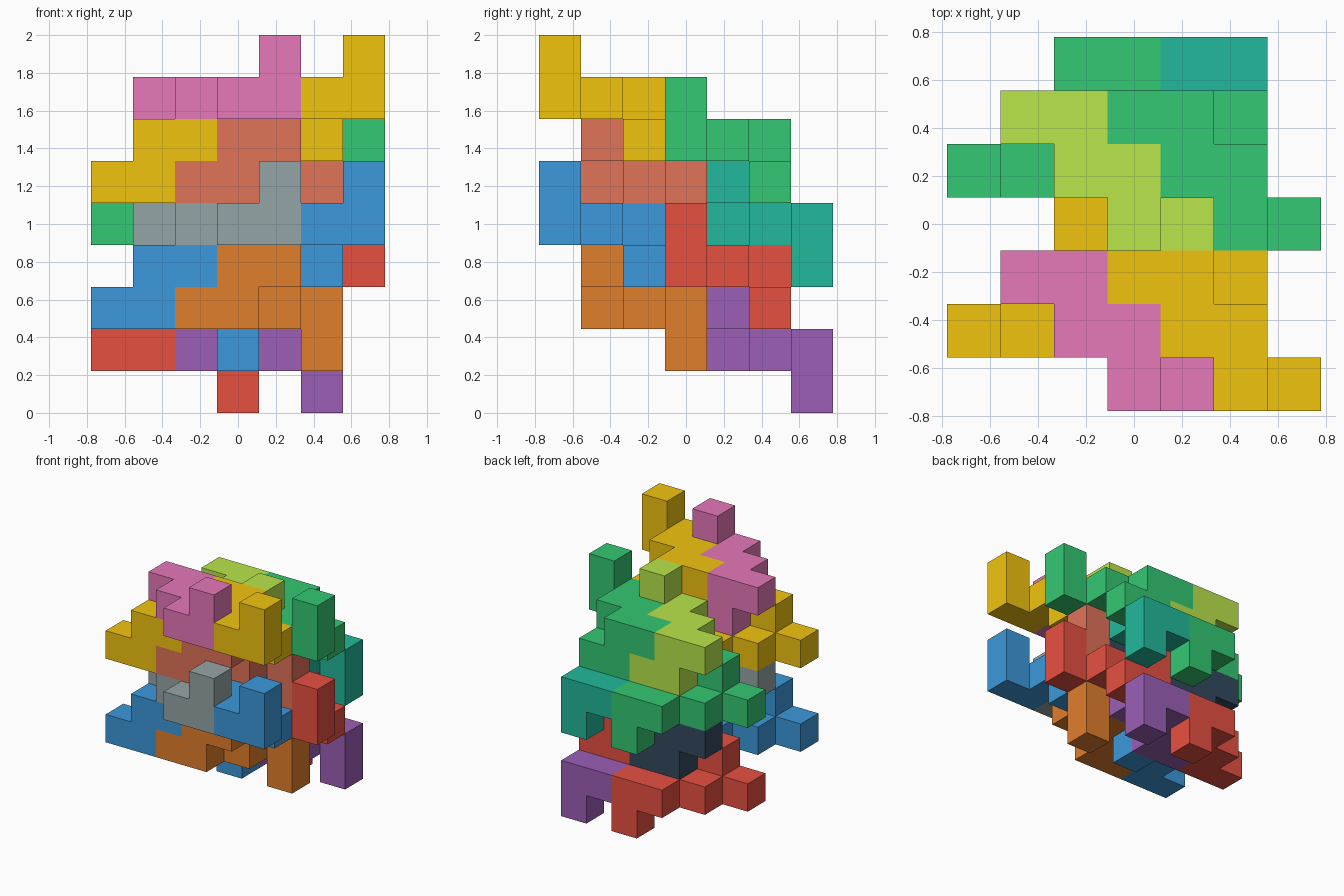
import bpy, bmesh
from mathutils import Vector

if "Cube" in bpy.data.objects:
    bpy.data.objects.remove(bpy.data.objects["Cube"])

S = 2 / 9  # cube size: nine layers make the 2 unit height

# One nine-cube block: flat staircase, one cube up at its end, two cubes below
BLOCK = [(6, 0, 8), (6, 0, 7), (5, 0, 7), (5, 1, 7), (4, 1, 7), (4, 2, 7),
         (3, 2, 7), (4, 2, 6), (5, 2, 6)]
# The same block turned half a turn about the x axis
TURNED = [(x - 1, 3 - y, 12 - z) for x, y, z in BLOCK]

COLOURS = {
    "yellow": (241, 196, 15), "pink": (230, 120, 185), "salmon": (225, 115, 90),
    "green": (52, 200, 115), "lime": (185, 230, 75), "teal": (34, 185, 155),
    "blue": (60, 152, 219), "grey": (149, 165, 166), "orange": (225, 126, 44),
    "red": (231, 80, 65), "navy": (52, 73, 94), "purple": (155, 95, 182),
}
DIRS = [Vector(d) for d in
        ((1, 0, 0), (-1, 0, 0), (0, 1, 0), (0, -1, 0), (0, 0, 1), (0, 0, -1))]


def linear(c):
    c /= 255
    return c / 12.92 if c <= 0.04045 else ((c + 0.055) / 1.055) ** 2.4


materials = {}
for colour, rgb in COLOURS.items():
    materials[colour] = bpy.data.materials.new(colour)
    materials[colour].diffuse_color = (*[linear(c) for c in rgb], 1)


def add_block(name, cells, shift, colour):
    """Join cubes into one closed solid, keeping only the outer faces."""
    cells = {tuple(a + b for a, b in zip(c, shift)) for c in cells}
    bm = bmesh.new()
    for cell in sorted(cells):
        centre = Vector(cell) + Vector((-3, -3, 0.5))
        for d in DIRS:
            if tuple(int(a + b) for a, b in zip(cell, d)) in cells:
                continue
            u = Vector((d.y, d.z, d.x))
            v = d.cross(u)
            bm.faces.new([bm.verts.new((centre + (d + u * i + v * j) / 2) * S)
                          for i, j in ((1, 1), (-1, 1), (-1, -1), (1, -1))])
    bmesh.ops.remove_doubles(bm, verts=bm.verts, dist=0.001)
    bmesh.ops.dissolve_limit(bm, angle_limit=0.01, verts=bm.verts, edges=bm.edges)
    mesh = bpy.data.meshes.new(name)
    bm.to_mesh(mesh)
    bm.free()
    mesh.materials.append(materials[colour])
    bpy.context.collection.objects.link(bpy.data.objects.new(name, mesh))


# Four groups of four interlocking blocks
GROUPS = [
    ("upper_front", (0, 0, 0), "yellow", "pink", "salmon"),
    ("upper_back", (0, 3, -1), "green", "lime", "teal"),
    ("lower_front", (0, 0, -3), "blue", "grey", "orange"),
    ("lower_back", (0, 3, -4), "red", "navy", "purple"),
]
for group, (x, y, z), main, left, under in GROUPS:
    add_block(group + "_right_block", BLOCK, (x, y, z), main)
    add_block(group + "_left_block", BLOCK, (x - 2, y, z), left)
    add_block(group + "_right_turned_block", TURNED, (x, y, z), under)
    add_block(group + "_left_turned_block", TURNED, (x - 2, y, z), main)

for m in bpy.data.materials:
    if m.users and not m.is_grease_pencil:
        m.use_nodes = True
        m.node_tree.nodes["Principled BSDF"].inputs["Base Color"].default_value = m.diffuse_color
